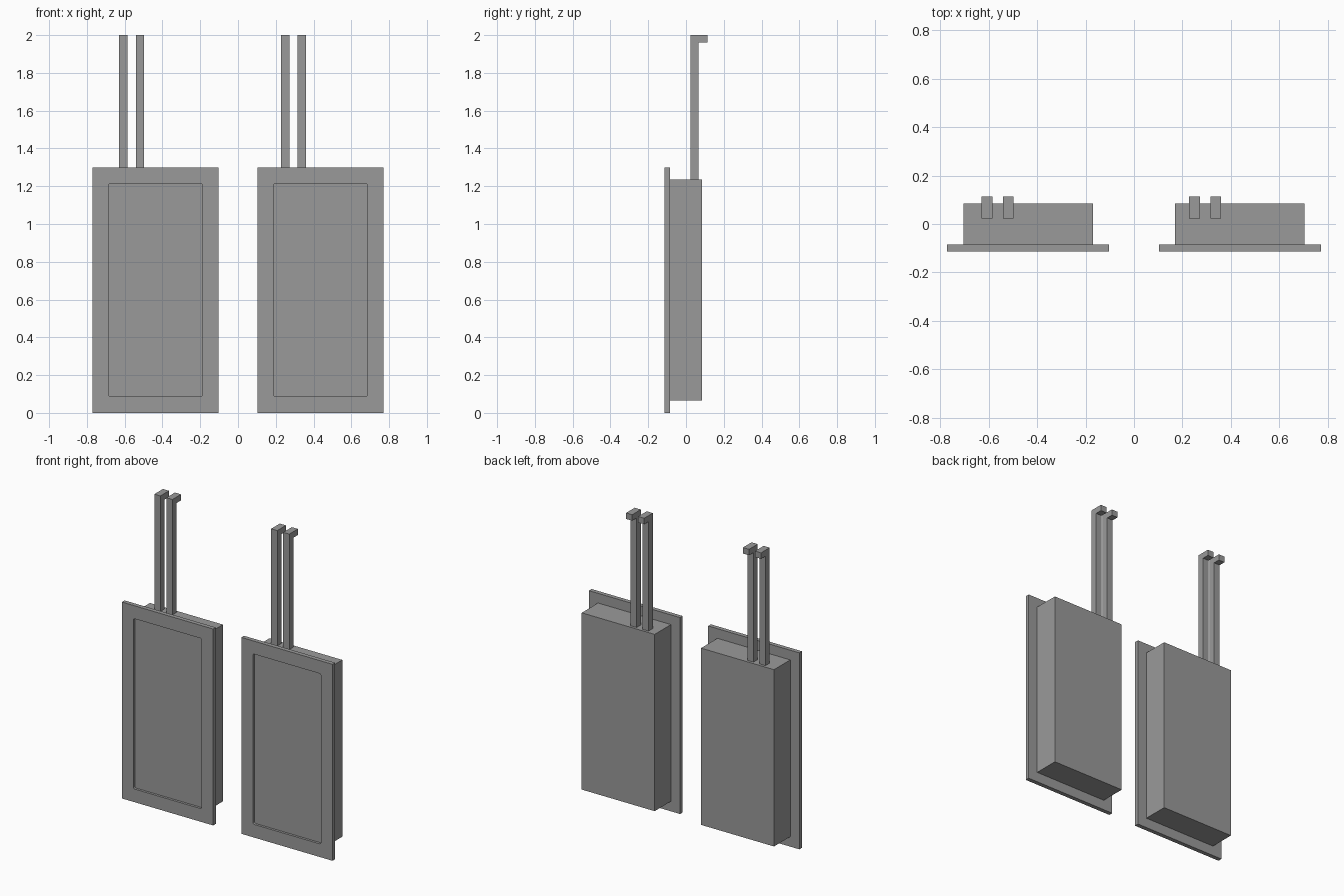
import bpy, bmesh

if "Cube" in bpy.data.objects:
    bpy.data.objects.remove(bpy.data.objects["Cube"])

# Dark grey for every part
grey = bpy.data.materials.new("dark_grey")
grey.diffuse_color = (0.324, 0.324, 0.324, 1)
grey.use_nodes = True
grey.node_tree.nodes["Principled BSDF"].inputs["Base Color"].default_value = grey.diffuse_color


def finish(name, bm):
    bmesh.ops.recalc_face_normals(bm, faces=bm.faces)
    mesh = bpy.data.meshes.new(name)
    bm.to_mesh(mesh)
    bm.free()
    mesh.materials.append(grey)
    obj = bpy.data.objects.new(name, mesh)
    bpy.context.collection.objects.link(obj)
    return obj


def box_bm(lo, hi):
    bm = bmesh.new()
    bmesh.ops.create_cube(bm, size=1)
    for v in bm.verts:
        v.co = [(a + b) / 2 + c * (b - a) for a, b, c in zip(lo, hi, v.co)]
    return bm


def front_panel(side, cx):
    panel = finish(side + "_front_panel",
                   box_bm((cx - 0.334, -0.113, 0), (cx + 0.334, -0.085, 1.3)))
    # Cutter for the shallow recess, with rounded corners
    bm = box_bm((cx - 0.249, -0.2, 0.087), (cx + 0.249, -0.097, 1.214))
    corners = [e for e in bm.edges
               if abs(e.verts[0].co.y - e.verts[1].co.y) > 0.05]
    bmesh.ops.bevel(bm, geom=corners, offset=0.01, segments=3,
                    profile=0.5, affect='EDGES')
    cutter = finish(side + "_recess_cutter", bm)
    cutter.hide_render = True
    cutter.hide_set(True)
    cut = panel.modifiers.new("recess", 'BOOLEAN')
    cut.operation = 'DIFFERENCE'
    cut.solver = 'EXACT'
    cut.object = cutter


def hooked_arm(name, x, width=0.0445):
    # L-shaped side profile, extruded across its width
    profile = [(0.023, 1.235), (0.067, 1.235), (0.067, 1.96),
               (0.113, 1.96), (0.113, 2.0), (0.023, 2.0)]
    bm = bmesh.new()
    face = bm.faces.new([bm.verts.new((x, y, z)) for y, z in profile])
    ext = bmesh.ops.extrude_face_region(bm, geom=[face])["geom"]
    bmesh.ops.translate(bm, vec=(width, 0, 0),
                        verts=[g for g in ext if isinstance(g, bmesh.types.BMVert)])
    return finish(name, bm)


# Two units side by side, each with its own pair of arms
for side, cx, arms in (("left", -0.437, (-0.629, -0.541)),
                       ("right", 0.437, (0.227, 0.315))):
    front_panel(side, cx)
    finish(side + "_housing", box_bm((cx - 0.267, -0.085, 0.066),
                                     (cx + 0.267, 0.085, 1.236)))
    for i, x in enumerate(arms):
        hooked_arm(f"{side}_arm_{i + 1}", x)
